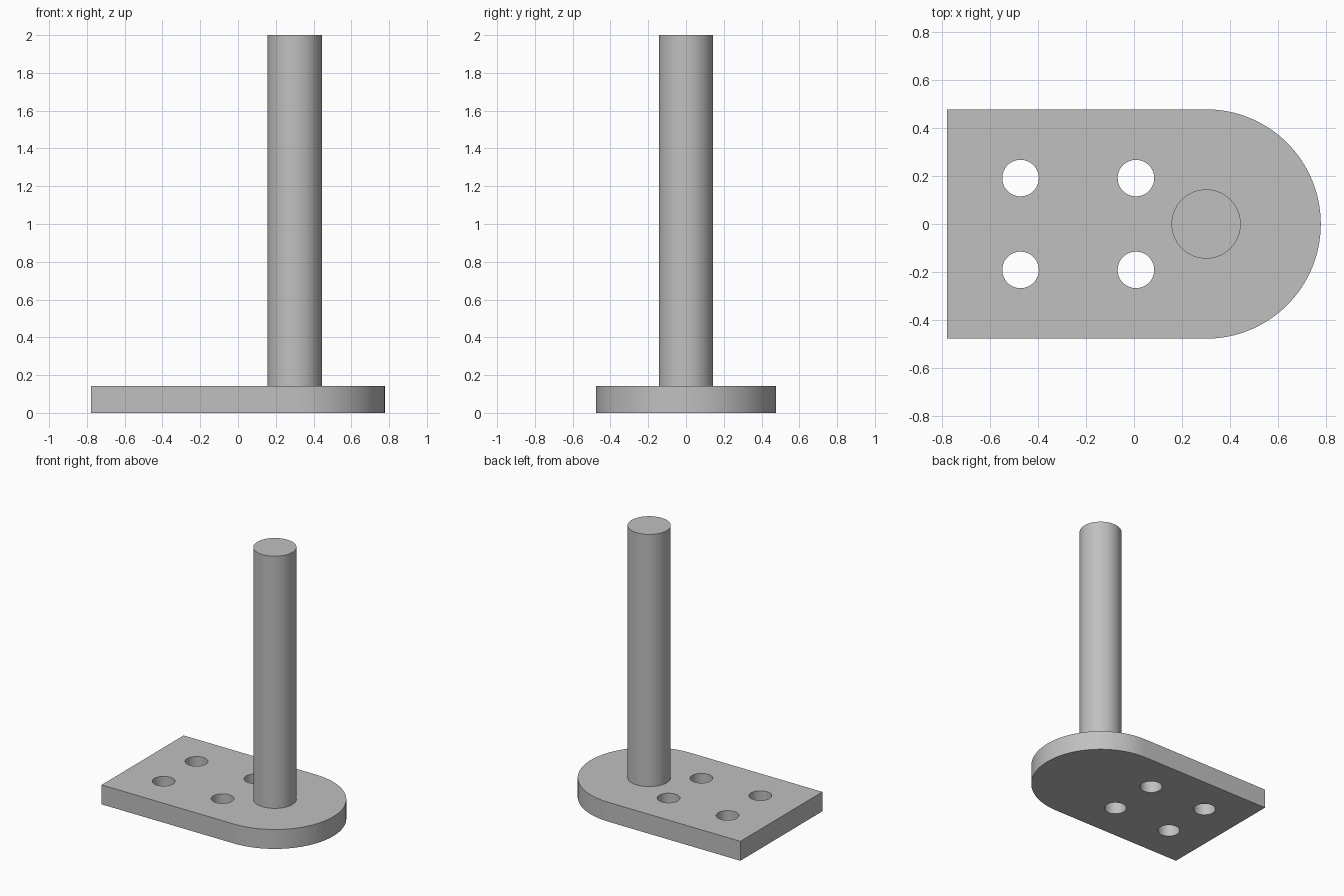
import bpy
import bmesh
from math import cos, sin, pi, radians

cube = bpy.data.objects.get("Cube")
if cube:
    bpy.data.objects.remove(cube, do_unlink=True)

LEFT_END = -0.777
HALF_WIDTH = 0.477
POST_X = 0.30
THICK = 0.143
HEIGHT = 2.0

grey = bpy.data.materials.new("plain grey")
grey.use_nodes = True
colour = (0.53, 0.53, 0.53, 1)
grey.diffuse_color = colour
grey.node_tree.nodes["Principled BSDF"].inputs["Base Color"].default_value = colour


def select_only(obj):
    bpy.ops.object.select_all(action='DESELECT')
    obj.select_set(True)
    bpy.context.view_layer.objects.active = obj


def cylinder(name, x, y, radius, bottom, top, sides):
    bpy.ops.mesh.primitive_cylinder_add(
        vertices=sides, radius=radius, depth=top - bottom,
        location=(x, y, (bottom + top) / 2))
    obj = bpy.context.object
    obj.name = name
    obj.data.materials.append(grey)
    return obj


def smooth(obj):
    select_only(obj)
    bpy.ops.object.shade_smooth_by_angle(angle=radians(30))


# Base plate: square at one end, half round about the post at the other
steps = 64
outline = [(LEFT_END, HALF_WIDTH), (LEFT_END, -HALF_WIDTH)]
for i in range(steps + 1):
    a = -pi / 2 + pi * i / steps
    outline.append((POST_X + HALF_WIDTH * cos(a), HALF_WIDTH * sin(a)))

bm = bmesh.new()
face = bm.faces.new([bm.verts.new((x, y, 0)) for x, y in outline])
extruded = bmesh.ops.extrude_face_region(bm, geom=[face])["geom"]
bmesh.ops.translate(bm, vec=(0, 0, THICK),
                    verts=[v for v in extruded if isinstance(v, bmesh.types.BMVert)])
bmesh.ops.recalc_face_normals(bm, faces=bm.faces)
mesh = bpy.data.meshes.new("base_plate")
bm.to_mesh(mesh)
bm.free()
mesh.materials.append(grey)
plate = bpy.data.objects.new("base_plate", mesh)
bpy.context.collection.objects.link(plate)

# Four bolt holes through the plate
for x in (-0.472, 0.008):
    for y in (-0.191, 0.191):
        cutter = cylinder("hole_cutter", x, y, 0.076, -0.1, THICK + 0.1, 48)
        cutter.hide_render = True
        select_only(plate)
        cut = plate.modifiers.new("bolt_hole", 'BOOLEAN')
        cut.operation = 'DIFFERENCE'
        cut.solver = 'EXACT'
        cut.object = cutter
        bpy.ops.object.modifier_apply(modifier=cut.name)
        bpy.data.objects.remove(cutter, do_unlink=True)
smooth(plate)

# Upright post standing on the plate
smooth(cylinder("post", POST_X, 0, 0.144, THICK, HEIGHT, 64))
